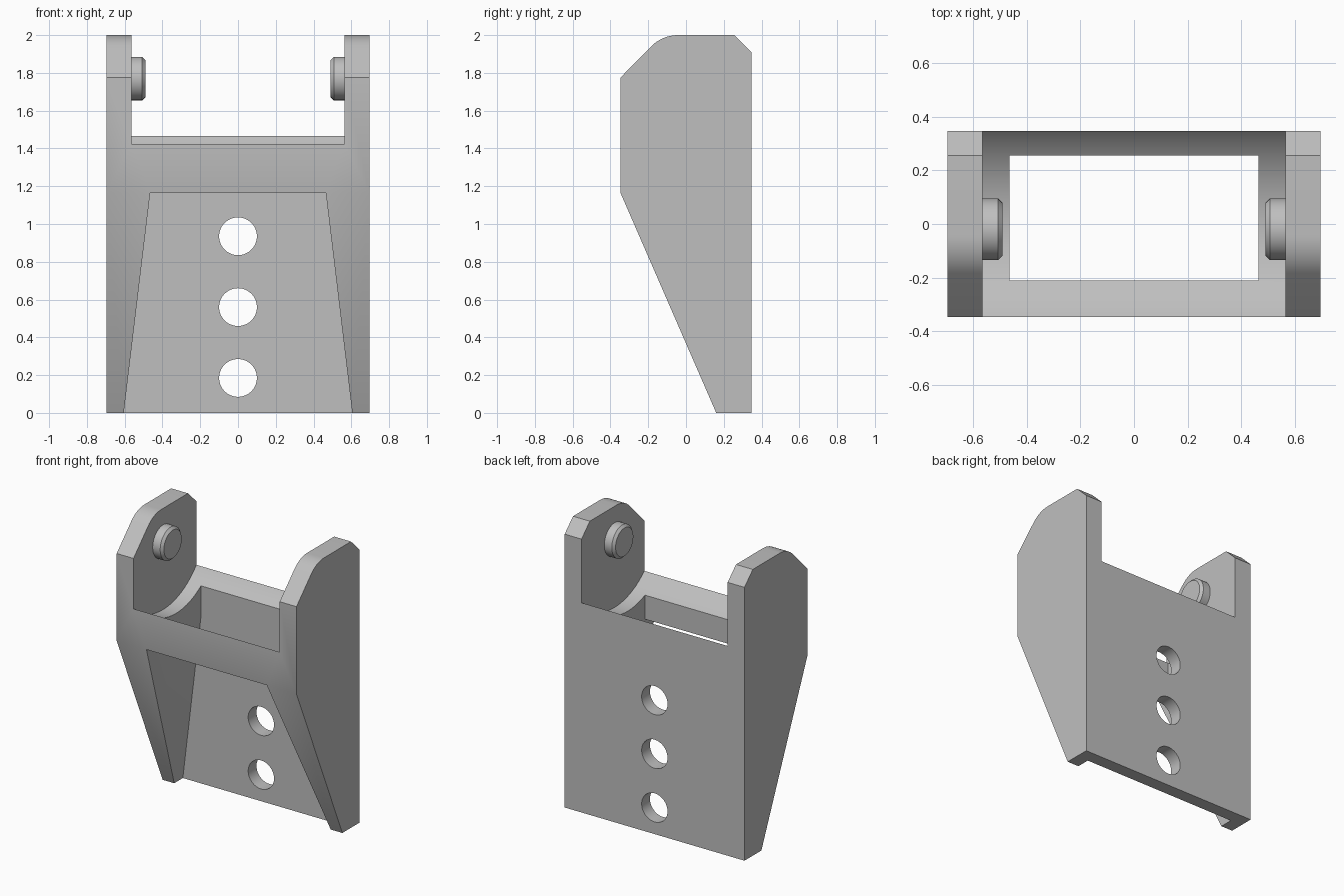
import bpy, bmesh, math
from mathutils import Vector, Matrix

cube = bpy.data.objects.get("Cube")
if cube:
    bpy.data.objects.remove(cube, do_unlink=True)

grey = bpy.data.materials.new("plain grey")
grey.use_nodes = True
colour = (0.52, 0.52, 0.52, 1)
grey.diffuse_color = colour
grey.node_tree.nodes["Principled BSDF"].inputs["Base Color"].default_value = colour


def make_object(name, bm):
    bmesh.ops.recalc_face_normals(bm, faces=bm.faces)
    mesh = bpy.data.meshes.new(name)
    bm.to_mesh(mesh)
    bm.free()
    mesh.materials.append(grey)
    obj = bpy.data.objects.new(name, mesh)
    bpy.context.collection.objects.link(obj)
    return obj


def prism(name, outline, depth):
    """Extrude a closed outline along a depth vector."""
    bm = bmesh.new()
    face = bm.faces.new([bm.verts.new(p) for p in outline])
    top = bmesh.ops.extrude_face_region(bm, geom=[face])["geom"]
    verts = [v for v in top if isinstance(v, bmesh.types.BMVert)]
    bmesh.ops.translate(bm, verts=verts, vec=depth)
    return make_object(name, bm)


def cylinder(name, radius, length, centre, axis, segments):
    bm = bmesh.new()
    turn = Vector((0, 0, 1)).rotation_difference(Vector(axis)).to_matrix().to_4x4()
    bmesh.ops.create_cone(bm, cap_ends=True, segments=segments, radius1=radius,
                          radius2=radius, depth=length,
                          matrix=Matrix.Translation(centre) @ turn)
    return make_object(name, bm)


def activate(obj):
    bpy.ops.object.select_all(action="DESELECT")
    obj.select_set(True)
    bpy.context.view_layer.objects.active = obj


def cut(target, cutter):
    mod = target.modifiers.new("cut", "BOOLEAN")
    mod.operation = "DIFFERENCE"
    mod.solver = "EXACT"
    mod.object = cutter
    activate(target)
    bpy.ops.object.modifier_apply(modifier=mod.name)
    bpy.data.objects.remove(cutter, do_unlink=True)


half_w, half_d = 0.695, 0.347
pin_y, pin_z = -0.02, 1.77
shoulder = 1.165
plate_y = 0.255

# Side silhouette with a rounded upper front corner
side = [(0.16, 0), (half_d, 0), (half_d, 1.91), (plate_y, 2)]
bend = 0.2
for i in range(9):
    a = math.radians(45) * i / 8
    side.append((-0.042 - bend * math.sin(a), 2 - bend + bend * math.cos(a)))
side += [(-half_d, 1.775), (-half_d, shoulder)]
bracket = prism("bracket_body", [(-half_w, y, z) for y, z in side], (2 * half_w, 0, 0))

# Round saddle between the two arms
cut(bracket, cylinder("saddle_cutter", 0.477, 1.13, (0, pin_y, pin_z), (1, 0, 0), 128))

# Flared opening in the lower front
flare = 0.12
low, high = 0.605 + flare * 0.1, 0.465
outline = [(-low, -0.5, -0.1), (low, -0.5, -0.1), (high, -0.5, shoulder), (-high, -0.5, shoulder)]
cut(bracket, prism("front_cutter", outline, (0, 0.5 + plate_y, 0)))

# Rectangular shaft down through the saddle
outline = [(-high, -0.21, 1), (high, -0.21, 1), (high, plate_y, 1), (-high, plate_y, 1)]
cut(bracket, prism("shaft_cutter", outline, (0, 0, 0.7)))

# Row of holes in the back plate
for z in (0.185, 0.56, 0.935):
    cut(bracket, cylinder("hole_cutter", 0.1, 0.3, (0, 0.3, z), (0, 1, 0), 64))
activate(bracket)
bpy.ops.object.shade_smooth_by_angle(angle=math.radians(30))

# Chamfered pins on the inner faces of the arms
for name, s in (("left_pin", 1), ("right_pin", -1)):
    pin = cylinder(name, 0.115, 0.095, (s * 0.5375, pin_y, pin_z), (1, 0, 0), 64)
    bm = bmesh.new()
    bm.from_mesh(pin.data)
    rim = [e for e in bm.edges if all(abs(v.co.x) < 0.5 for v in e.verts)]
    bmesh.ops.bevel(bm, geom=rim, offset=0.017, segments=1, affect="EDGES")
    bm.to_mesh(pin.data)
    bm.free()
    activate(pin)
    bpy.ops.object.shade_smooth_by_angle(angle=math.radians(30))
